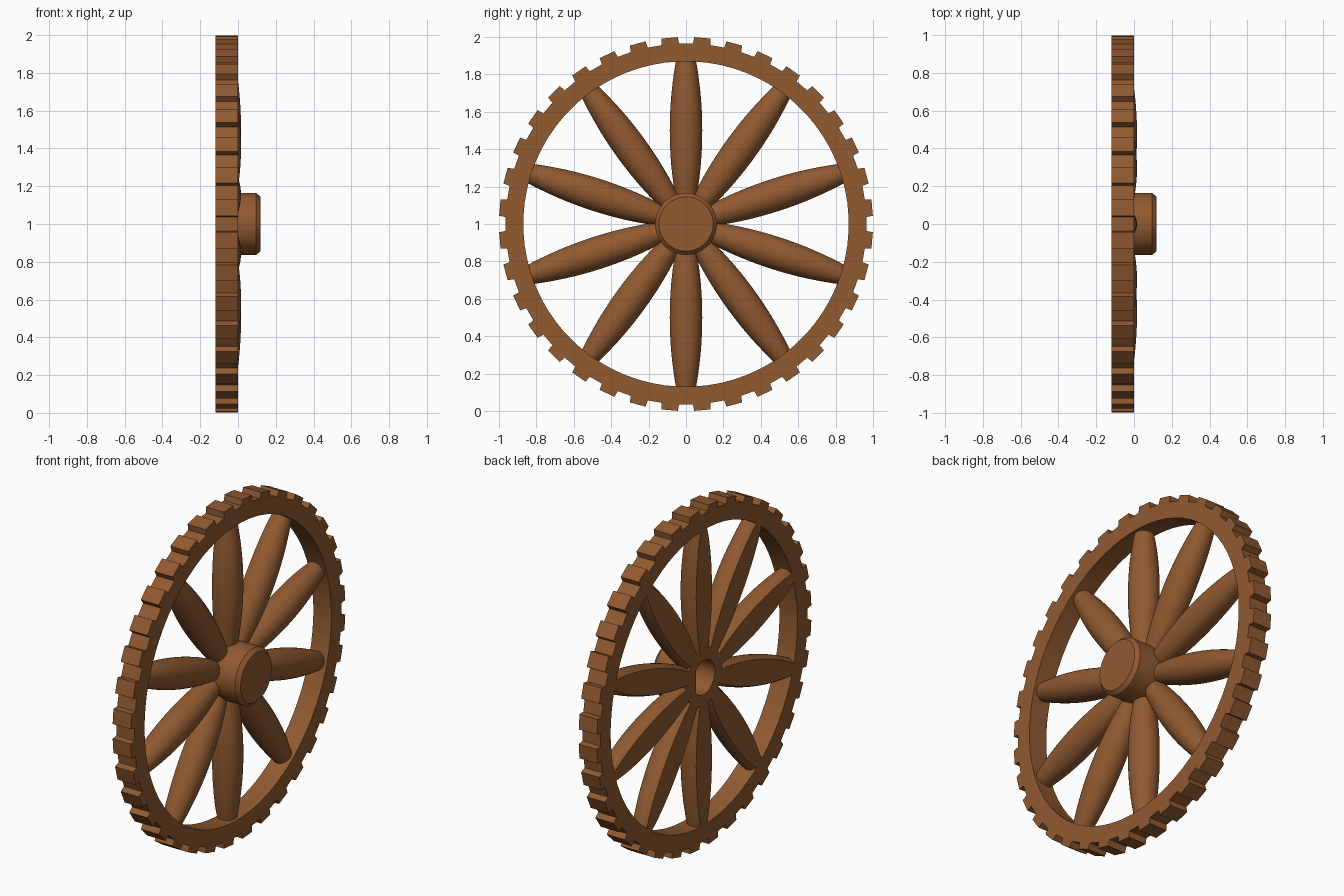
import bpy, bmesh, math
from math import sin, cos, pi, radians

if "Cube" in bpy.data.objects:
    bpy.data.objects.remove(bpy.data.objects["Cube"])

HALF = 0.118          # half of the total depth along the axle (x)
AXLE_Z = 1.0

wood = bpy.data.materials.new("brown wood")
wood.diffuse_color = (0.283, 0.102, 0.030, 1)
wood.use_nodes = True
wood.node_tree.nodes["Principled BSDF"].inputs["Base Color"].default_value = wood.diffuse_color


def make_object(name, loops, cap_ends=False, wrap=False):
    """Skin a list of equal-length vertex loops into one smooth-by-angle object."""
    bm = bmesh.new()
    rings = [[bm.verts.new(p) for p in loop] for loop in loops]
    pairs = list(zip(rings, rings[1:]))
    if wrap:
        pairs.append((rings[-1], rings[0]))
    n = len(rings[0])
    for a, b in pairs:
        for i in range(n):
            j = (i + 1) % n
            bm.faces.new((a[i], a[j], b[j], b[i]))
    if cap_ends:
        bm.faces.new(rings[0])
        bm.faces.new(rings[-1])
    bmesh.ops.recalc_face_normals(bm, faces=bm.faces)
    mesh = bpy.data.meshes.new(name)
    bm.to_mesh(mesh)
    bm.free()
    mesh.materials.append(wood)
    obj = bpy.data.objects.new(name, mesh)
    obj.location.z = AXLE_Z
    bpy.context.collection.objects.link(obj)
    bpy.ops.object.select_all(action='DESELECT')
    obj.select_set(True)
    bpy.context.view_layer.objects.active = obj
    bpy.ops.object.shade_smooth_by_angle(angle=radians(25))
    return obj


# Toothed rim: 36 slightly tapered teeth, a gap centred on each axis
TEETH, ROOT_R, TIP_R, INNER_R = 36, 0.965, 1.0, 0.87
outline = []
for t in range(TEETH):
    mid = (t + 0.5) * 2 * pi / TEETH
    for offset, r in ((-2.8, ROOT_R), (-2.5, TIP_R), (2.5, TIP_R), (2.8, ROOT_R)):
        outline.append((mid + radians(offset), r))


def rim_loop(x, inner):
    return [(x, cos(a) * (INNER_R if inner else r), sin(a) * (INNER_R if inner else r))
            for a, r in outline]


make_object("toothed_rim", [rim_loop(-HALF, True), rim_loop(-HALF, False),
                            rim_loop(0, False), rim_loop(0, True)], wrap=True)

# Hub with chamfered front and a blind D-shaped axle socket at the back
SEG = 72


def circle(x, r, flat=9.0):
    return [(x, min(r * cos(i * 2 * pi / SEG), flat), r * sin(i * 2 * pi / SEG))
            for i in range(SEG)]


make_object("hub", [circle(0.06, 0.10, 0.075), circle(-HALF, 0.10, 0.075),
                    circle(-HALF, 0.165), circle(0.096, 0.165),
                    circle(HALF, 0.145)], cap_ends=True)

# Ten bulging round spokes, planed flat at the back
SPOKES, STEPS, ARC, CENTRE_X = 10, 24, 28, -0.071
spoke_loops = []
for s in range(STEPS + 1):
    d = 0.12 + (0.88 - 0.12) * s / STEPS
    r = 0.087 - 0.24 * (d - 0.5) ** 2
    limit = math.acos(max(-1, (-HALF - CENTRE_X) / r))
    spoke_loops.append([(CENTRE_X + r * cos(a), r * sin(a), d)
                        for a in (limit * (2 * i / ARC - 1) for i in range(ARC + 1))])
for k in range(SPOKES):
    spoke = make_object(f"spoke_{k + 1}", spoke_loops, cap_ends=True)
    spoke.rotation_euler.x = k * 2 * pi / SPOKES
